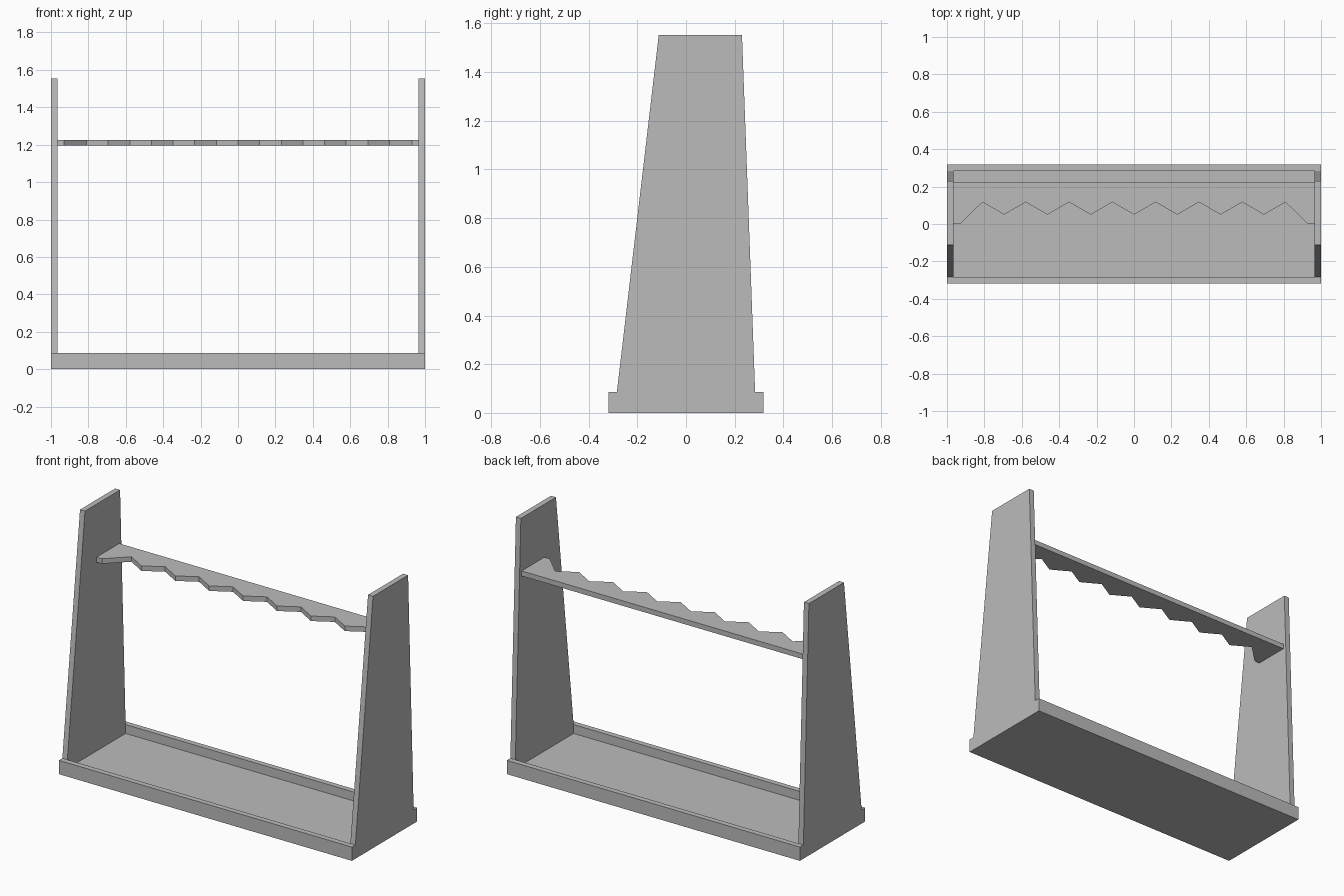
import bpy
import bmesh
from mathutils import Vector

cube = bpy.data.objects.get("Cube")
if cube:
    bpy.data.objects.remove(cube, do_unlink=True)

grey = bpy.data.materials.new("plain_grey")
grey.use_nodes = True
colour = (0.5, 0.5, 0.5, 1)
grey.diffuse_color = colour
grey.node_tree.nodes["Principled BSDF"].inputs["Base Color"].default_value = colour


def extrude_profile(name, points, offset):
    """Make a flat-shaded solid by extruding a closed outline."""
    bm = bmesh.new()
    face = bm.faces.new([bm.verts.new(p) for p in points])
    result = bmesh.ops.extrude_face_region(bm, geom=[face])
    moved = [v for v in result["geom"] if isinstance(v, bmesh.types.BMVert)]
    bmesh.ops.translate(bm, verts=moved, vec=Vector(offset))
    bmesh.ops.recalc_face_normals(bm, faces=bm.faces)
    mesh = bpy.data.meshes.new(name)
    bm.to_mesh(mesh)
    bm.free()
    mesh.materials.append(grey)
    obj = bpy.data.objects.new(name, mesh)
    bpy.context.collection.objects.link(obj)
    return obj


def box(name, x, y, z):
    outline = [(x[0], y[0], z[0]), (x[1], y[0], z[0]),
               (x[1], y[1], z[0]), (x[0], y[1], z[0])]
    return extrude_profile(name, outline, (0, 0, z[1] - z[0]))


half_depth, inner_depth = 0.318, 0.284
inner_x, thickness = 0.966, 0.034
rail_top, floor_top, height = 0.085, 0.03, 1.553

# Base tray: floor with a rail at front and back
box("base_floor", (-inner_x, inner_x), (-inner_depth, inner_depth), (0, floor_top))
box("front_rail", (-1, 1), (-half_depth, -inner_depth), (0, rail_top))
box("back_rail", (-1, 1), (inner_depth, half_depth), (0, rail_top))

# Tapered side panels
side = [(-inner_depth, 0), (inner_depth, 0), (inner_depth, rail_top),
        (0.23, height), (-0.112, height), (-inner_depth, rail_top)]
for name, x in (("left_panel", inner_x), ("right_panel", -1)):
    extrude_profile(name, [(x, y, z) for y, z in side], (thickness, 0, 0))

# Notched holder shelf: eight V notches along the front edge
notches, first, step = 8, -0.81, 1.62 / 7
shelf = [(-inner_x, 0.222), (-inner_x, 0), (-0.93, 0)]
for i in range(notches):
    x = first + i * step
    shelf.append((x, 0.117))
    if i < notches - 1:
        shelf.append((x + step / 2, 0.05))
shelf += [(0.93, 0), (inner_x, 0), (inner_x, 0.222)]
extrude_profile("notched_shelf", [(x, y, 1.195) for x, y in shelf], (0, 0, 0.031))
